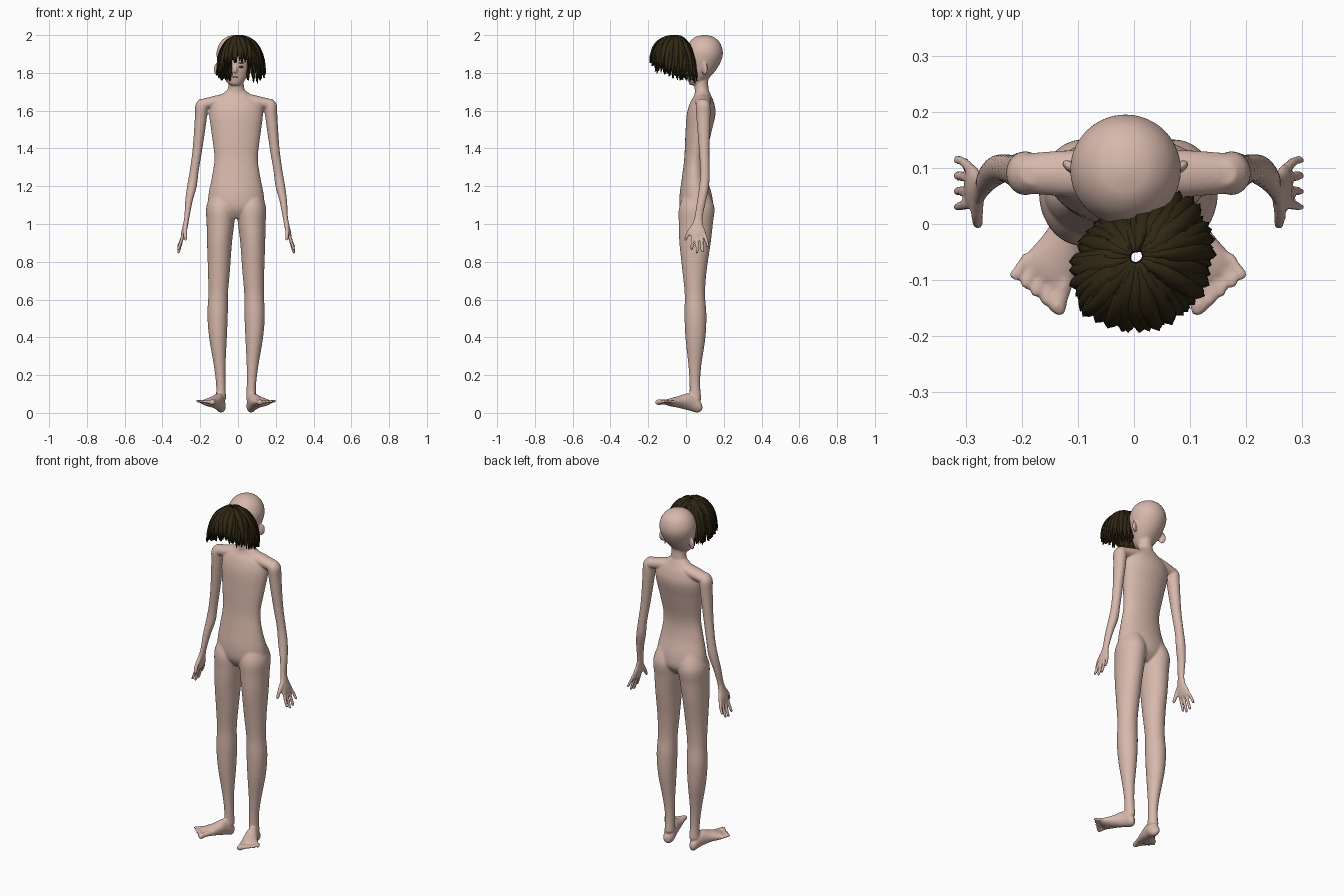
import bpy, bmesh, math, random
from mathutils import Vector, Matrix

random.seed(4)
X, Y, Z = Vector((1, 0, 0)), Vector((0, 1, 0)), Vector((0, 0, 1))
OFF = -0.01  # the figure's mid-line


def material(name, rgb):
    m = bpy.data.materials.new(name)
    m.diffuse_color = (*rgb, 1)
    return m


SKIN = material("skin", (0.68, 0.48, 0.41))
HAIR = material("dark_hair", (0.03, 0.021, 0.007))
EYE = material("eye_dark", (0.06, 0.045, 0.04))
LIP = material("lip", (0.38, 0.22, 0.19))


def finish(bm, name, mat):
    bmesh.ops.recalc_face_normals(bm, faces=bm.faces)
    me = bpy.data.meshes.new(name)
    bm.to_mesh(me)
    bm.free()
    me.materials.append(mat)
    for p in me.polygons:
        p.use_smooth = True
    ob = bpy.data.objects.new(name, me)
    bpy.context.collection.objects.link(ob)
    return ob


def spline(rows, steps=5):
    """Smooth curve through rows of (x, y, z, half width, half depth)."""
    out = []
    for i in range(len(rows) - 1):
        p0, p1 = rows[max(i - 1, 0)], rows[i]
        p2, p3 = rows[i + 1], rows[min(i + 2, len(rows) - 1)]
        for k in range(steps):
            t = k / steps
            out.append([0.5 * (2 * b + (c - a) * t + (2 * a - 5 * b + 4 * c - d) * t * t
                               + (3 * b - a - 3 * c + d) * t ** 3)
                        for a, b, c, d in zip(p0, p1, p2, p3)])
    return out + [list(rows[-1])]


def loft(bm, rows, u=X, v=Y, n=24, side=1):
    """Closed skin of elliptical rings; side=-1 mirrors in x."""
    rings = []
    for x, y, z, a, b in spline(rows):
        a, b = max(a, 0.002), max(b, 0.002)
        ring = []
        for k in range(n):
            t = 2 * math.pi * k / n
            p = Vector((x, y, z)) + u * (a * math.cos(t)) + v * (b * math.sin(t))
            ring.append(bm.verts.new((p.x * side, p.y, p.z)))
        rings.append(ring)
    faces = []
    for r, s in zip(rings, rings[1:]):
        for k in range(n):
            faces.append(bm.faces.new((r[k], r[(k + 1) % n], s[(k + 1) % n], s[k])))
    faces += [bm.faces.new(rings[0]), bm.faces.new(rings[-1])]
    bmesh.ops.recalc_face_normals(bm, faces=faces)


def blob(bm, at, size, rot=0):
    m = Matrix.Translation(at) @ Matrix.Rotation(rot, 4, 'Z') @ Matrix.Diagonal((*size, 1))
    bmesh.ops.create_uvsphere(bm, u_segments=20, v_segments=12, radius=1, matrix=m)


body = bmesh.new()

# torso
loft(body, [(0, .05, 1.03, .08, .05), (0, .055, 1.08, .145, .085), (0, .052, 1.15, .147, .086),
            (0, .045, 1.25, .128, .066), (0, .048, 1.35, .115, .057), (0, .065, 1.48, .13, .068),
            (0, .08, 1.58, .142, .076), (0, .085, 1.64, .13, .064), (0, .088, 1.68, .085, .045),
            (0, .085, 1.71, .045, .035)], n=40)
# neck
loft(body, [(0, .085, 1.66, .06, .04), (0, .083, 1.71, .045, .037),
            (0, .08, 1.76, .04, .038), (0, .085, 1.82, .045, .045)])
# head
loft(body, [(-.005, .045, 1.735, .022, .025), (-.005, .055, 1.752, .045, .042),
            (-.005, .07, 1.785, .066, .064), (-.005, .085, 1.83, .084, .084),
            (-.005, .095, 1.88, .097, .097), (-.005, .097, 1.92, .097, .097),
            (-.005, .098, 1.96, .08, .082), (-.005, .098, 1.988, .05, .052),
            (-.005, .098, 2.0, .012, .012)], n=40)
# nose
loft(body, [(-.004, .0, 1.838, .005, .005), (-.004, -.007, 1.81, .008, .009),
            (-.004, .0, 1.8, .009, .008)])

toe_axis = Vector((.85, .52, 0))
for s in (-1, 1):
    # ears
    blob(body, (-.005 + s * .095, .1, 1.82), (.022, .01, .034), s * .6)
    # shoulder girdle
    loft(body, [(.02, .088, 1.665, .04, .032), (.1, .09, 1.65, .042, .032),
                (.18, .09, 1.632, .036, .03)], Y, Z, side=s)
    # arm and palm
    loft(body, [(.172, .09, 1.662, .02, .02), (.182, .09, 1.63, .034, .038),
                (.187, .092, 1.56, .032, .037), (.204, .096, 1.4, .026, .028),
                (.222, .1, 1.28, .024, .025), (.234, .096, 1.2, .026, .026),
                (.25, .082, 1.12, .02, .024), (.26, .067, 1.04, .014, .022),
                (.268, .062, .995, .014, .03), (.277, .065, .955, .014, .042),
                (.283, .067, .925, .01, .04)], side=s)
    # fingers
    for i, tip in enumerate((.86, .842, .848, .875)):
        loft(body, [(.281, .036 + .021 * i, .945, .009, .0095),
                    (.294, .033 + .026 * i, (tip + .94) / 2, .009, .009),
                    (.306, .03 + .028 * i, tip + .006, .008, .008),
                    (.307, .03 + .028 * i, tip, .004, .004)], n=12, side=s)
    # thumb
    loft(body, [(.268, .045, .995, .012, .016), (.27, .015, .955, .011, .013),
                (.268, -.001, .92, .009, .009), (.268, -.002, .912, .004, .004)], n=12, side=s)
    # leg
    loft(body, [(.075, .058, 1.17, .055, .06), (.08, .057, 1.09, .078, .093),
                (.083, .052, 1.0, .073, .09), (.088, .048, .9, .066, .083),
                (.091, .045, .75, .058, .064), (.095, .047, .63, .052, .054),
                (.098, .05, .52, .054, .058), (.096, .05, .4, .047, .053),
                (.087, .047, .25, .031, .034), (.081, .047, .15, .025, .028),
                (.08, .05, .07, .027, .032)], n=32, side=s)
    # foot
    loft(body, [(.075, .082, .03, .014, .016), (.079, .062, .036, .029, .035),
                (.093, .015, .058, .033, .045), (.114, -.035, .058, .04, .032),
                (.14, -.08, .056, .05, .021), (.148, -.097, .056, .046, .014)],
         toe_axis, Z, side=s)
    # toes
    for i in range(5):
        f = i / 4
        r = .018 if i == 0 else .0125 - .0006 * i
        base = Vector((.113 + .066 * f, -.098 + .042 * f, .058))
        tip = Vector((.131 + .076 * f, -.16 + .062 * f, .056 + .008 * f))
        rows = [(*base.lerp(tip, t), r * q, r * q * .85)
                for t, q in ((0, 1), (.5, .92), (.85, 1), (1, .5))]
        loft(body, rows, toe_axis, Z, n=12, side=s)

bmesh.ops.translate(body, verts=body.verts, vec=(OFF, 0, 0))
skin = finish(body, "body", SKIN)
fuse = skin.modifiers.new("fuse", 'REMESH')
fuse.mode = 'VOXEL'
fuse.voxel_size = .0055
fuse.use_smooth_shade = True
soft = skin.modifiers.new("soften", 'SMOOTH')
soft.factor = .5
soft.iterations = 5

# eyes, brows and mouth
bm = bmesh.new()
for s in (-1, 1):
    blob(bm, (-.015 + s * .032, .006, 1.832), (.013, .006, .005), s * .3)
    blob(bm, (-.015 + s * .033, .005, 1.853), (.016, .005, .0025), s * .3)
finish(bm, "eyes_and_brows", EYE)
bm = bmesh.new()
blob(bm, (-.015, .004, 1.777), (.015, .005, .005))
finish(bm, "mouth", LIP)

# hair: spread and tip height for every 45 degrees around the crown
SPREAD = (.135, .14, .085, .088, .104, .135, .13, .132)
TIP_Z = (1.79, 1.755, 1.80, 1.76, 1.775, 1.81, 1.875, 1.825)
CROWN = Vector((.003, -.057, 0))


def around(table, ang):
    q = (ang / (math.pi / 4)) % 8
    i = int(q)
    return table[i % 8] + (table[(i + 1) % 8] - table[i % 8]) * (q - i)


def lock(bm, ang, shrink, top):
    """One ridged ribbon from the crown down to a pointed tip."""
    reach = around(SPREAD, ang) * shrink
    low = around(TIP_Z, ang) + random.uniform(-.012, .018)
    bend = random.uniform(-.12, .12)
    rows, segs = [], 10
    for k in range(segs + 1):
        t = .04 + .96 * k / segs
        a = ang + bend * t * t
        out = Vector((math.cos(a), math.sin(a), 0))
        r = reach * math.sin(t * math.pi / 2) ** .85
        p = CROWN + out * r + Z * (low + (top - low) * math.cos(t * math.pi / 2) ** .85)
        w = min(.015, .002 + r * .2) * (1 - .9 * t ** 5)
        side = Z.cross(out) * w
        ridge = (out * t + Z * (1 - t)) * .005
        rows.append([bm.verts.new(q) for q in (p - side, p + ridge, p + side)])
    for r0, r1 in zip(rows, rows[1:]):
        for j in (0, 1):
            bm.faces.new((r0[j], r0[j + 1], r1[j + 1], r1[j]))


bm = bmesh.new()
for count, shrink, top in ((72, 1.0, 1.992), (54, .92, 1.984), (40, .84, 1.976)):
    for k in range(count):
        lock(bm, 2 * math.pi * (k + random.uniform(-.3, .3)) / count,
             shrink * random.uniform(.96, 1.03), top + random.uniform(-.004, .004))
hair = finish(bm, "hair", HAIR)
thick = hair.modifiers.new("thickness", 'SOLIDIFY')
thick.thickness = .003
thick.offset = 0
